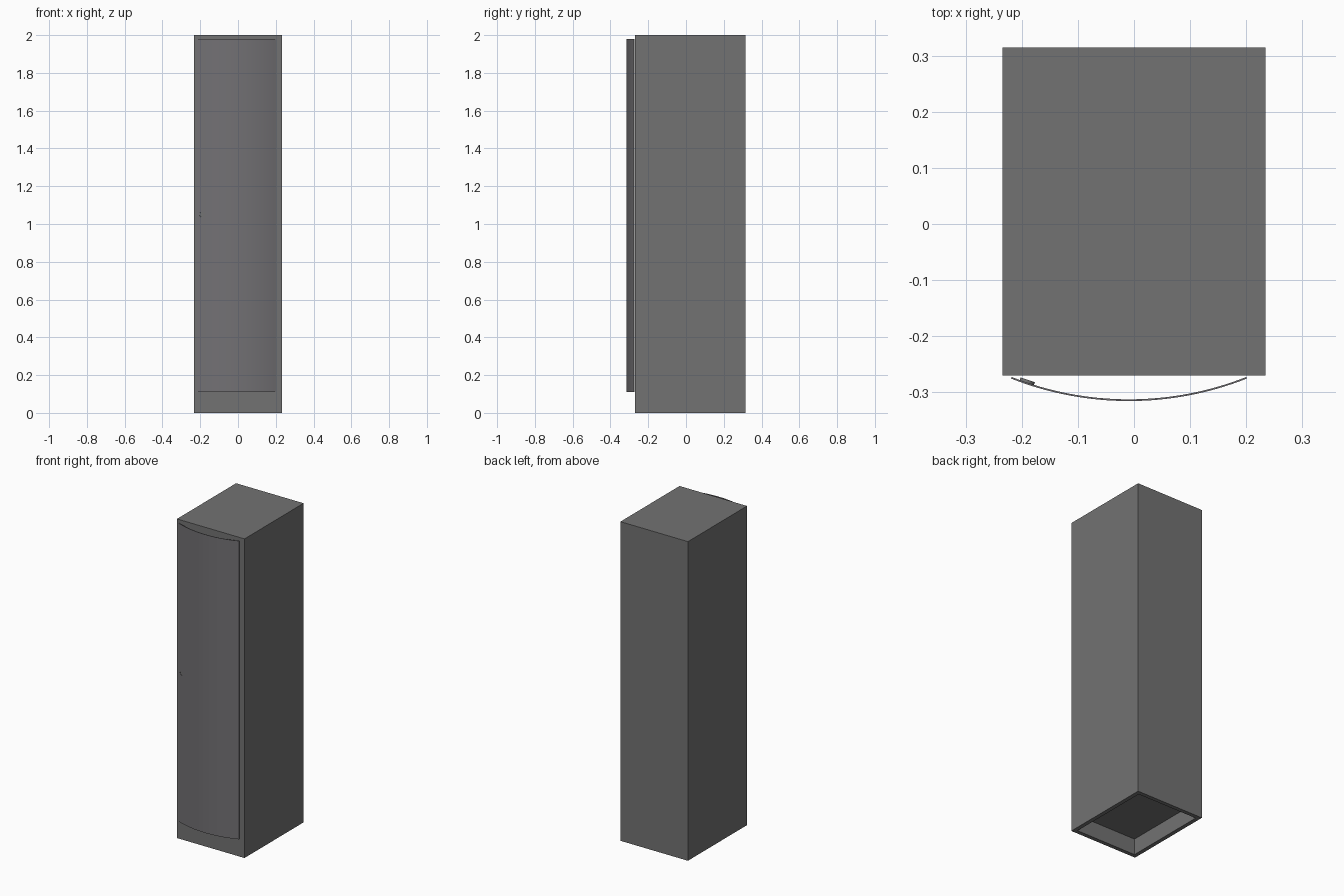
import bpy, bmesh, math
from mathutils import Matrix, Vector

if "Cube" in bpy.data.objects:
    bpy.data.objects.remove(bpy.data.objects["Cube"])


def material(name, colour):
    mat = bpy.data.materials.new(name)
    mat.diffuse_color = (*colour, 1)
    mat.use_nodes = True
    mat.node_tree.nodes["Principled BSDF"].inputs["Base Color"].default_value = mat.diffuse_color
    return mat


BODY_GREY = material("dark_grey", (0.17, 0.17, 0.17))
DOOR_GREY = material("door_grey", (0.17, 0.165, 0.175))


def mesh_object(name, bm, mat=None):
    bmesh.ops.recalc_face_normals(bm, faces=bm.faces)
    me = bpy.data.meshes.new(name)
    bm.to_mesh(me)
    bm.free()
    if mat:
        me.materials.append(mat)
    ob = bpy.data.objects.new(name, me)
    bpy.context.collection.objects.link(ob)
    return ob


def box(name, lo, hi, mat=None):
    lo, hi = Vector(lo), Vector(hi)
    bm = bmesh.new()
    bmesh.ops.create_cube(bm, size=1)
    for v in bm.verts:
        v.co = (lo + hi) / 2 + Vector([a * b for a, b in zip(v.co, hi - lo)])
    return mesh_object(name, bm, mat)


def smooth(ob):
    bpy.ops.object.select_all(action='DESELECT')
    ob.select_set(True)
    bpy.context.view_layer.objects.active = ob
    bpy.ops.object.shade_smooth_by_angle(angle=math.radians(30))


def cut(ob, cutter):
    mod = ob.modifiers.new("cut", 'BOOLEAN')
    mod.operation = 'DIFFERENCE'
    mod.solver = 'EXACT'
    mod.object = cutter
    bpy.context.view_layer.objects.active = ob
    bpy.ops.object.modifier_apply(modifier=mod.name)
    bpy.data.objects.remove(cutter)


# Cabinet shell: storage space, door opening and hollow base
W, FRONT, BACK, T = 0.234, -0.27, 0.315, 0.025
body = box("cabinet_body", (-W, FRONT, 0), (W, BACK, 2), BODY_GREY)
cut(body, box("inside_cutter", (-W + T, FRONT + T, 0.12), (W - T, BACK - T, 1.98)))
cut(body, box("opening_cutter", (-0.195, FRONT - 0.1, 0.14), (0.18, FRONT + 0.05, 1.95)))
cut(body, box("base_cutter", (-W + T, FRONT + T, -0.1), (W - T, BACK - T, 0.1)))

# Bowed door: thin sheet following a shallow arc
CX, HALF, SAG, THICK = -0.009, 0.21, 0.04, 0.003
R = (HALF ** 2 + SAG ** 2) / (2 * SAG)
CY = -0.3155 + R
SPAN = math.asin(HALF / R)
N = 32


def arc_point(a, r):
    return CX + r * math.sin(a), CY - r * math.cos(a)


angles = [-SPAN + 2 * SPAN * i / N for i in range(N + 1)]
profile = [arc_point(a, R) for a in angles] + [arc_point(a, R - THICK) for a in reversed(angles)]
bm = bmesh.new()
rings = [[bm.verts.new((x, y, z)) for x, y in profile] for z in (0.11, 1.98)]
n = len(profile)
for i in range(n):
    j = (i + 1) % n
    bm.faces.new((rings[0][i], rings[0][j], rings[1][j], rings[1][i]))
for ring in rings:
    for i in range(N):
        bm.faces.new((ring[i], ring[i + 1], ring[n - 2 - i], ring[n - 1 - i]))
door = mesh_object("curved_door", bm, DOOR_GREY)


# Round lock set back in a hole through the door
def lock_cylinder(name, radius, depth, inset, mat=None):
    a = math.asin((-0.192 - CX) / R)
    px, py = arc_point(a, R - inset - depth / 2)
    bm = bmesh.new()
    rot = Matrix.Rotation(a, 4, 'Z') @ Matrix.Rotation(math.radians(90), 4, 'X')
    bmesh.ops.create_cone(bm, cap_ends=True, segments=24, radius1=radius, radius2=radius,
                          depth=depth, matrix=Matrix.Translation((px, py, 1.05)) @ rot)
    return mesh_object(name, bm, mat)


cut(door, lock_cylinder("hole_cutter", 0.013, 0.02, -0.01))
smooth(door)
lock = lock_cylinder("door_lock", 0.0135, 0.006, 0.0022, BODY_GREY)
smooth(lock)
